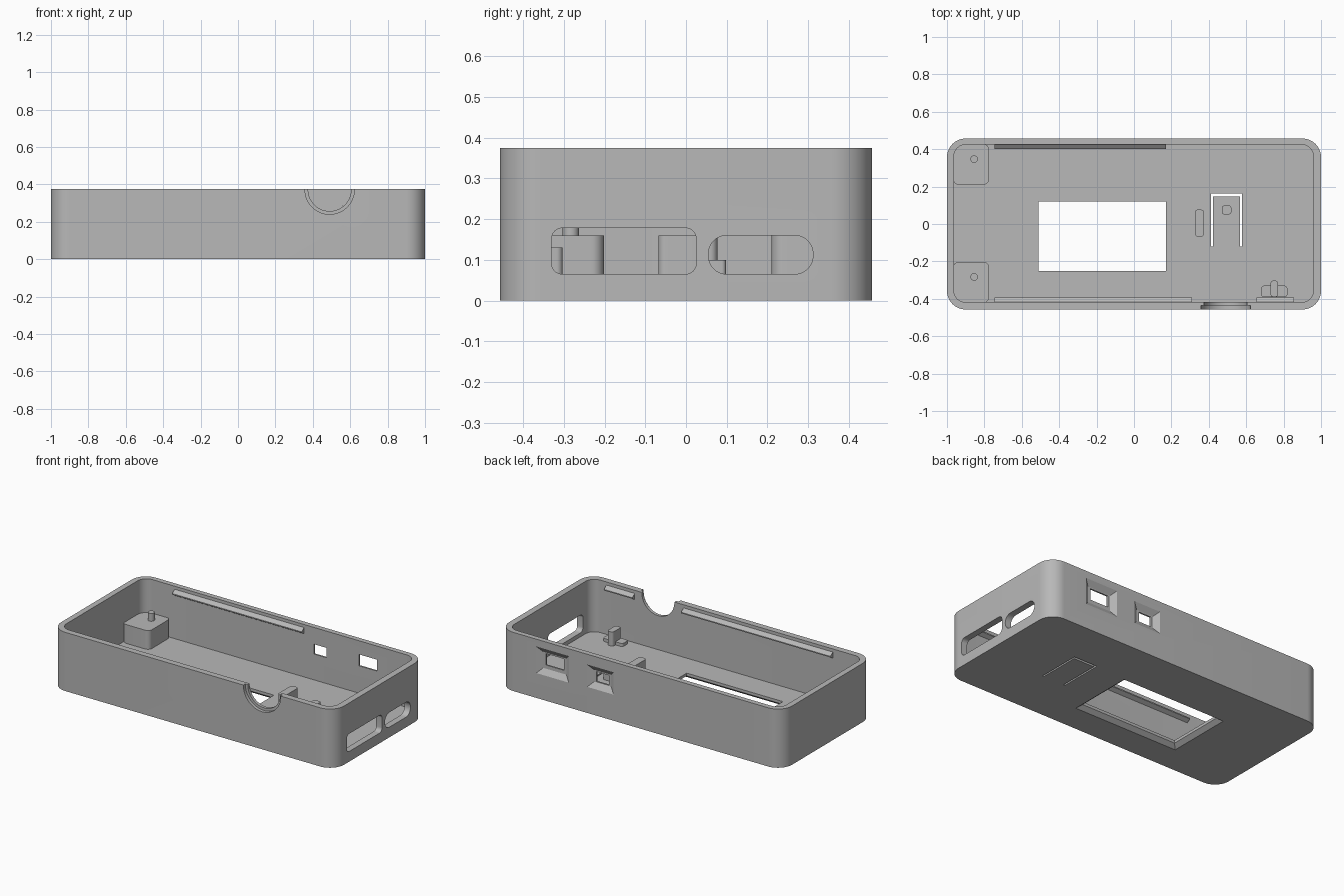
import bpy, bmesh, math

cube = bpy.data.objects.get("Cube")
if cube:
    bpy.data.objects.remove(cube, do_unlink=True)

grey = bpy.data.materials.new("plain_grey")
grey.use_nodes = True
grey.diffuse_color = (0.48, 0.48, 0.48, 1)
grey.node_tree.nodes["Principled BSDF"].inputs["Base Color"].default_value = grey.diffuse_color

PLACE = {"x": lambda a, b, h: (h, a, b),
         "y": lambda a, b, h: (a, h, b),
         "z": lambda a, b, h: (a, b, h)}


def rounded(a0, a1, b0, b1, r=0.0, seg=8):
    """Outline of a rectangle with rounded corners."""
    if r == 0:
        return [(a0, b0), (a1, b0), (a1, b1), (a0, b1)]
    centres = [(a1 - r, b1 - r), (a0 + r, b1 - r), (a0 + r, b0 + r), (a1 - r, b0 + r)]
    return [(ca + r * math.cos(math.pi / 2 * (q + i / seg)),
             cb + r * math.sin(math.pi / 2 * (q + i / seg)))
            for q, (ca, cb) in enumerate(centres) for i in range(seg + 1)]


def circle(a, b, r, n=48):
    return [(a + r * math.cos(math.tau * i / n), b + r * math.sin(math.tau * i / n))
            for i in range(n)]


def solid(name, axis, outline, lo, hi, outline_hi=None):
    """Closed body between an outline at lo and another at hi."""
    bm = bmesh.new()
    put = PLACE[axis]
    low = [bm.verts.new(put(a, b, lo)) for a, b in outline]
    high = [bm.verts.new(put(a, b, hi)) for a, b in outline_hi or outline]
    n = len(low)
    bm.faces.new(low)
    bm.faces.new(high)
    for i in range(n):
        j = (i + 1) % n
        bm.faces.new((low[i], low[j], high[j], high[i]))
    bmesh.ops.recalc_face_normals(bm, faces=bm.faces)
    mesh = bpy.data.meshes.new(name)
    bm.to_mesh(mesh)
    bm.free()
    mesh.materials.append(grey)
    obj = bpy.data.objects.new(name, mesh)
    bpy.context.collection.objects.link(obj)
    return obj


def activate(obj):
    bpy.ops.object.select_all(action="DESELECT")
    obj.select_set(True)
    bpy.context.view_layer.objects.active = obj


def cut(target, axis, outline, lo, hi, outline_hi=None):
    tool = solid("cutter", axis, outline, lo, hi, outline_hi)
    tool.hide_render = True
    activate(target)
    mod = target.modifiers.new("cut", "BOOLEAN")
    mod.operation, mod.solver, mod.object = "DIFFERENCE", "EXACT", tool
    bpy.ops.object.modifier_apply(modifier=mod.name)
    bpy.data.objects.remove(tool, do_unlink=True)


# Open tray with a flat floor
HEIGHT, FLOOR, SUNK = 0.375, 0.04, 0.03
shell = solid("case_shell", "z", rounded(-1, 1, -0.457, 0.457, 0.1, 12), 0, HEIGHT)
cut(shell, "z", rounded(-0.963, 0.959, -0.418, 0.424, 0.062, 10), FLOOR, 0.6)

# Screen window, flared on the underside
cut(shell, "z", rounded(-0.51, 0.17, -0.25, 0.12), -0.1, 0.2)
cut(shell, "z", rounded(-0.55, 0.21, -0.29, 0.16), -0.01, 0.022,
    rounded(-0.51, 0.17, -0.25, 0.12))

# U-shaped slit that frees the push tongue
slit = [(0.412, -0.12), (0.422, -0.12), (0.422, 0.148), (0.568, 0.148),
        (0.568, -0.12), (0.578, -0.12), (0.578, 0.163), (0.412, 0.163)]
cut(shell, "z", slit, -0.1, 0.2)

# Rounded openings in the end wall
cut(shell, "x", rounded(-0.33, 0.025, 0.065, 0.178, 0.026), 0.9, 1.1)
cut(shell, "x", rounded(0.055, 0.312, 0.065, 0.16, 0.045), 0.9, 1.1)

# Back ports: chamfered recess, then a smaller opening
for recess, opening in (((0.507, 0.74, 0.157, 0.33), (0.558, 0.685, 0.215, 0.288)),
                        ((0.19, 0.38, 0.165, 0.311), (0.24, 0.328, 0.205, 0.268))):
    x0, x1, z0, z1 = recess
    d = 0.035
    cut(shell, "y", rounded(x0 + d, x1 - d, z0 + d, z1 - d), 0.434, 0.458, rounded(*recess))
    cut(shell, "y", rounded(*opening), 0.38, 0.5)

# Stepped half-round notch in the front wall
cut(shell, "y", circle(0.49, 0.372, 0.115, 64), -0.6, -0.38)
cut(shell, "y", circle(0.49, 0.372, 0.132, 64), -0.6, -0.437)

parts = [shell]

# Corner blocks with locating pins
for side, y0, y1, pin_y in (("back", 0.21, 0.427, 0.347), ("front", -0.42, -0.202, -0.283)):
    parts.append(solid(side + "_corner_block", "z",
                       rounded(-0.966, -0.775, y0, y1, 0.03), SUNK, 0.16))
    parts.append(solid(side + "_locating_pin", "z", circle(-0.855, pin_y, 0.02, 24), 0.15, 0.21))

# Snap rails along the long walls
for name, x0, x1, wall, tip in (("back_rail", -0.745, 0.17, 0.43, 0.4),
                                ("front_rail_long", -0.745, 0.31, -0.425, -0.393),
                                ("front_rail_short", 0.655, 0.855, -0.425, -0.393)):
    parts.append(solid(name, "x", [(wall, 0.312), (tip, 0.33), (tip, 0.337), (wall, 0.36)], x0, x1))

# Small posts on the floor
parts.append(solid("stop_post", "z", rounded(0.325, 0.375, -0.068, 0.077, 0.018), SUNK, 0.16))
parts.append(solid("tongue_button", "z", rounded(0.47, 0.52, 0.052, 0.098, 0.01), SUNK, 0.1))
parts.append(solid("clip_post", "z", rounded(0.73, 0.77, -0.39, -0.303, 0.015), SUNK, 0.13))
parts.append(solid("clip_foot", "z", rounded(0.68, 0.82, -0.39, -0.33, 0.015), SUNK, 0.06))

for obj in parts:
    activate(obj)
    bpy.ops.object.shade_smooth_by_angle(angle=math.radians(25))
